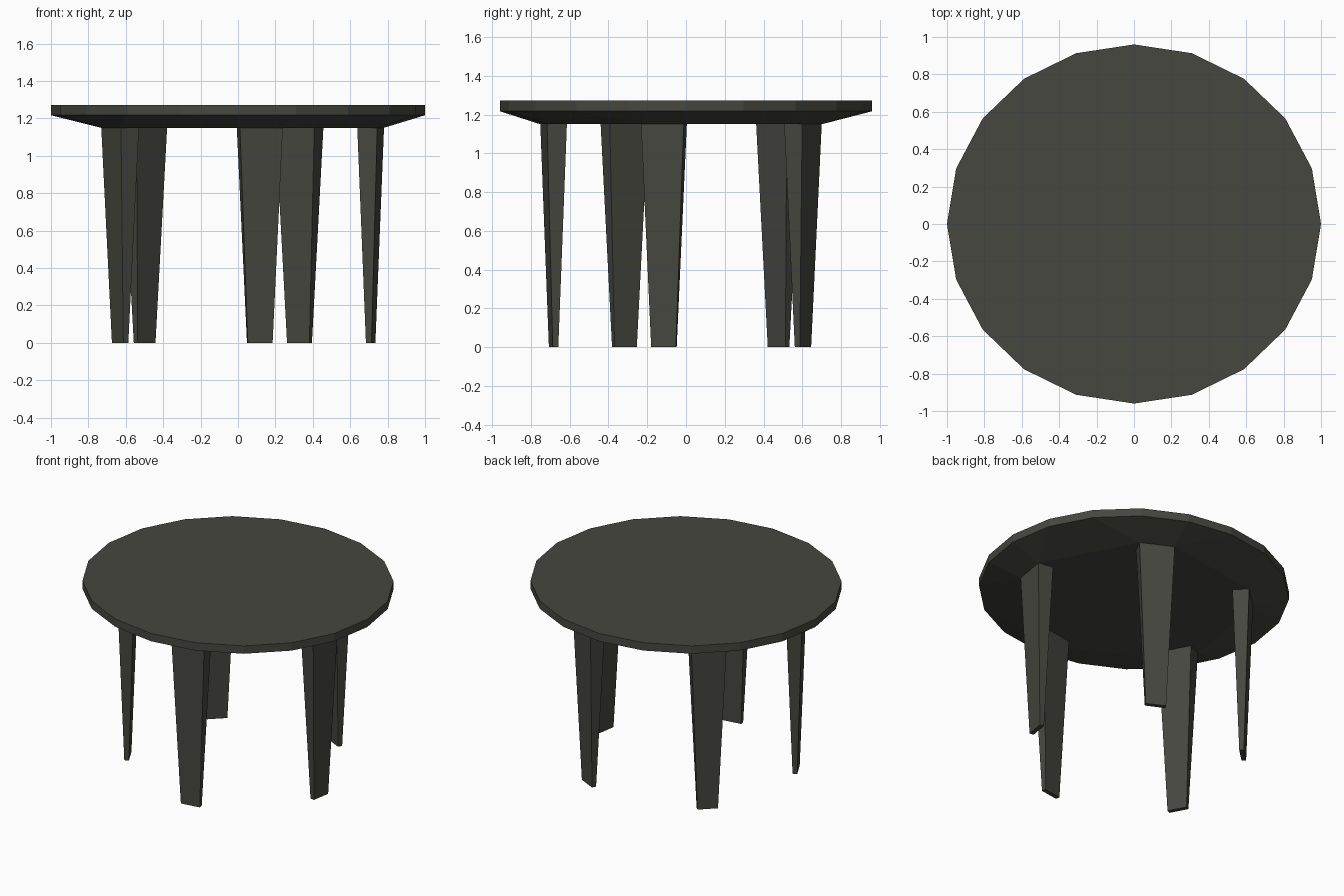
import bpy, bmesh, math
from mathutils import Vector

if "Cube" in bpy.data.objects:
    bpy.data.objects.remove(bpy.data.objects["Cube"])

SQUASH = 0.96            # whole table is slightly narrower front to back
RIM_TOP, RIM_LOW, UNDER = 1.272, 1.217, 1.15
LEGS = 5
CENTRE = Vector((0.005, -0.007, 0))

mat = bpy.data.materials.new("dark olive grey")
mat.diffuse_color = (0.062, 0.063, 0.051, 1)
mat.use_nodes = True
mat.node_tree.nodes["Principled BSDF"].inputs["Base Color"].default_value = mat.diffuse_color


def finish(bm, name):
    bmesh.ops.recalc_face_normals(bm, faces=bm.faces)
    me = bpy.data.meshes.new(name)
    bm.to_mesh(me)
    bm.free()
    me.materials.append(mat)
    ob = bpy.data.objects.new(name, me)
    bpy.context.collection.objects.link(ob)
    return ob


def leg_ring(angle, width, depth, z):
    """Rectangle facing outwards at the given angle around the table."""
    out = Vector((math.cos(angle), math.sin(angle), 0))
    side = Vector((-out.y, out.x, 0))
    pts = []
    for s, d in ((-1, -1), (1, -1), (1, 1), (-1, 1)):
        p = CENTRE + out * (0.713 + d * depth / 2) + side * (s * width / 2)
        pts.append(Vector((p.x, p.y * SQUASH, z)))
    return pts


angles = [math.radians(-9 + 72 * i) for i in range(LEGS)]

# Tabletop: 20-sided slab whose underside tapers in to the leg tops
bm = bmesh.new()
for z in (RIM_TOP, RIM_LOW):
    for i in range(20):
        a = math.tau * i / 20
        bm.verts.new((math.cos(a), math.sin(a) * SQUASH, z))
for a in angles:
    for p in leg_ring(a, 0.232, 0.108, UNDER):
        bm.verts.new(p)
hull = bmesh.ops.convex_hull(bm, input=bm.verts)
loose = [v for v in bm.verts if not v.link_faces]
bmesh.ops.delete(bm, geom=loose, context='VERTS')
bmesh.ops.dissolve_limit(bm, angle_limit=0.01, verts=bm.verts, edges=bm.edges)
finish(bm, "tabletop")

# Legs: flat boards tapering towards the floor
for n, a in enumerate(angles):
    bm = bmesh.new()
    low = [bm.verts.new(p) for p in leg_ring(a, 0.134, 0.03, 0)]
    high = [bm.verts.new(p) for p in leg_ring(a, 0.232, 0.108, UNDER)]
    bm.faces.new(low)
    bm.faces.new(high)
    for i in range(4):
        j = (i + 1) % 4
        bm.faces.new((low[i], low[j], high[j], high[i]))
    finish(bm, f"leg_{n + 1}")
